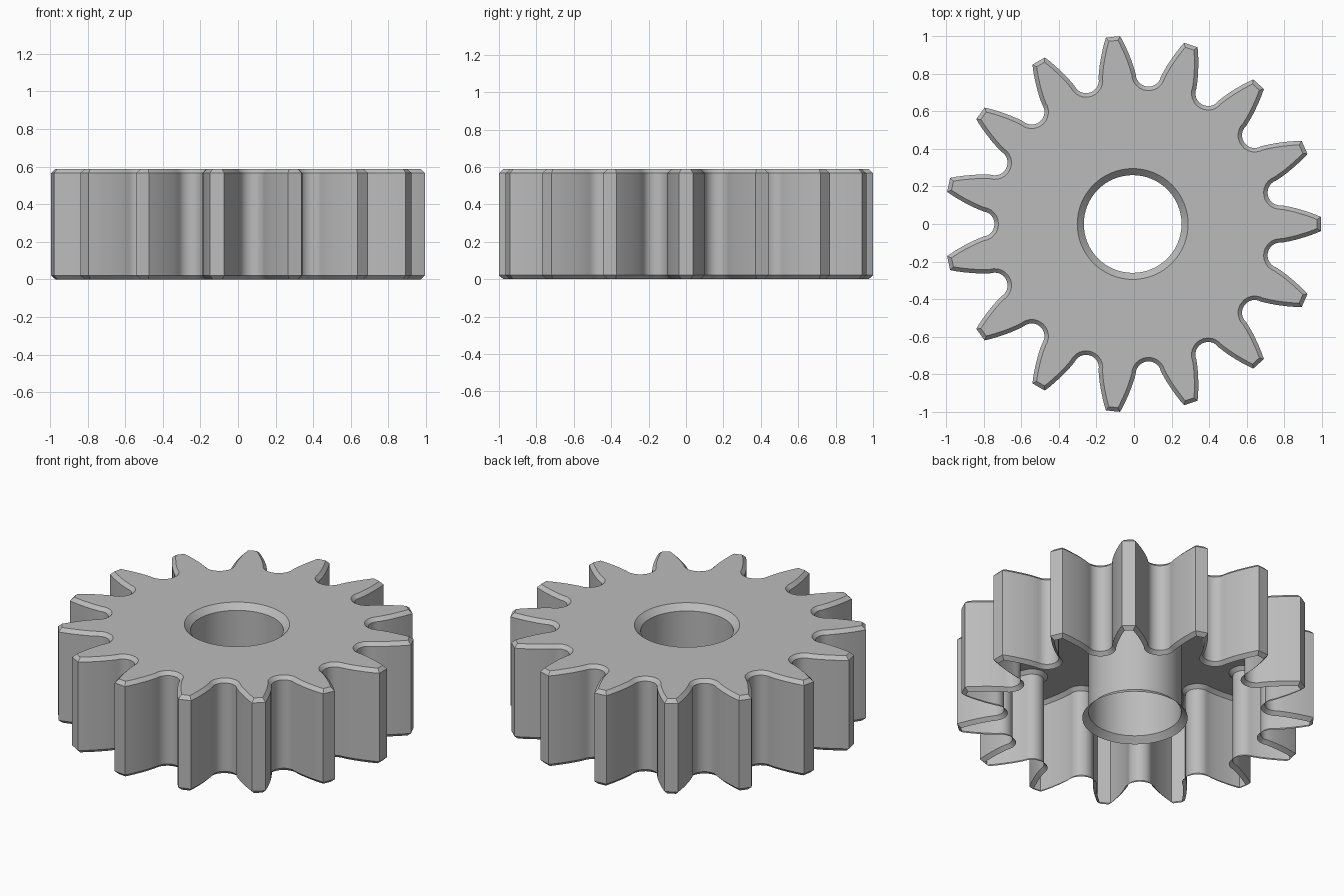
import bpy
import bmesh
from math import sin, cos, pi, radians
from mathutils import Vector, Matrix

cube = bpy.data.objects.get("Cube")
if cube:
    bpy.data.objects.remove(cube, do_unlink=True)

TEETH = 15
HEIGHT = 0.588
RIM_CHAMFER = 0.021
BORE_RADIUS = 0.26
BORE_CHAMFER = 0.035
CENTRE_X = -0.007
STEP = 2 * pi / TEETH

# Half of one tooth flank, root to tip: distance from the axle, half width
FLANK = [(0.83, 0.0925), (0.865, 0.0845), (0.90, 0.0745), (0.935, 0.0635),
         (0.97, 0.051), (1.001, 0.038)]


def gear_outline():
    """Counter-clockwise outline of the toothed rim."""
    tooth = [Vector((r, -w)) for r, w in FLANK]
    tooth += [Vector((r, w)) for r, w in reversed(FLANK)]
    # round valley between this tooth and the next
    direction = Vector((cos(STEP / 2), sin(STEP / 2)))
    side = Vector((-direction.y, direction.x))
    for i in range(13):
        a = radians(-84 + 14 * i)
        tooth.append(direction * (0.803 - 0.068 * cos(a)) + side * 0.068 * sin(a))
    return [Matrix.Rotation(k * STEP, 2) @ p for k in range(TEETH) for p in tooth]


def inset(points, amount):
    """Move a closed outline inwards with mitred corners."""
    result = []
    for i, p in enumerate(points):
        before = (p - points[i - 1]).normalized()
        after = (points[(i + 1) % len(points)] - p).normalized()
        n1, n2 = Vector((-before.y, before.x)), Vector((-after.y, after.x))
        result.append(p + (n1 + n2) * amount / (1 + n1.dot(n2)))
    return result


def circle(radius, count=64):
    return [Vector((cos(2 * pi * i / count), sin(2 * pi * i / count))) * radius
            for i in range(count)]


def add_wall(bm, layers):
    """Stack outlines into a wall; return the edges of its top loop."""
    rings = [[bm.verts.new((p.x, p.y, z)) for p in pts] for pts, z in layers]
    for low, high in zip(rings, rings[1:]):
        for i in range(len(low)):
            bm.faces.new((low[i - 1], low[i], high[i], high[i - 1]))
    top = rings[-1]
    return [bm.edges.get((top[i - 1], top[i])) for i in range(len(top))]


bm = bmesh.new()

# Toothed rim, chamfered at both ends
outer = gear_outline()
small = inset(outer, RIM_CHAMFER)
rim_edges = add_wall(bm, [(small, 0), (outer, RIM_CHAMFER),
                          (outer, HEIGHT - RIM_CHAMFER), (small, HEIGHT)])

# Axle bore, flared at both ends
bore, flare = circle(BORE_RADIUS), circle(BORE_RADIUS + BORE_CHAMFER)
bore_edges = add_wall(bm, [(flare, 0), (bore, BORE_CHAMFER),
                           (bore, HEIGHT - BORE_CHAMFER), (flare, HEIGHT)])

# Top plate joins rim and bore; the underside stays open and hollow
plate = bmesh.ops.triangle_fill(bm, edges=rim_edges + bore_edges,
                                use_beauty=True, normal=(0, 0, 1))
top_face = next(g for g in plate["geom"] if isinstance(g, bmesh.types.BMFace))
bmesh.ops.recalc_face_normals(bm, faces=bm.faces)
if top_face.normal.z < 0:
    bmesh.ops.reverse_faces(bm, faces=bm.faces)

mesh = bpy.data.meshes.new("gear_wheel")
bm.to_mesh(mesh)
bm.free()
gear = bpy.data.objects.new("gear_wheel", mesh)
gear.location.x = CENTRE_X
bpy.context.collection.objects.link(gear)

# Plain grey metal
grey = bpy.data.materials.new("grey_metal")
colour = (0.5, 0.5, 0.5, 1)
grey.use_nodes = True
grey.diffuse_color = colour
grey.node_tree.nodes["Principled BSDF"].inputs["Base Color"].default_value = colour
mesh.materials.append(grey)

bpy.ops.object.select_all(action="DESELECT")
gear.select_set(True)
bpy.context.view_layer.objects.active = gear
bpy.ops.object.shade_smooth_by_angle(angle=radians(30))
